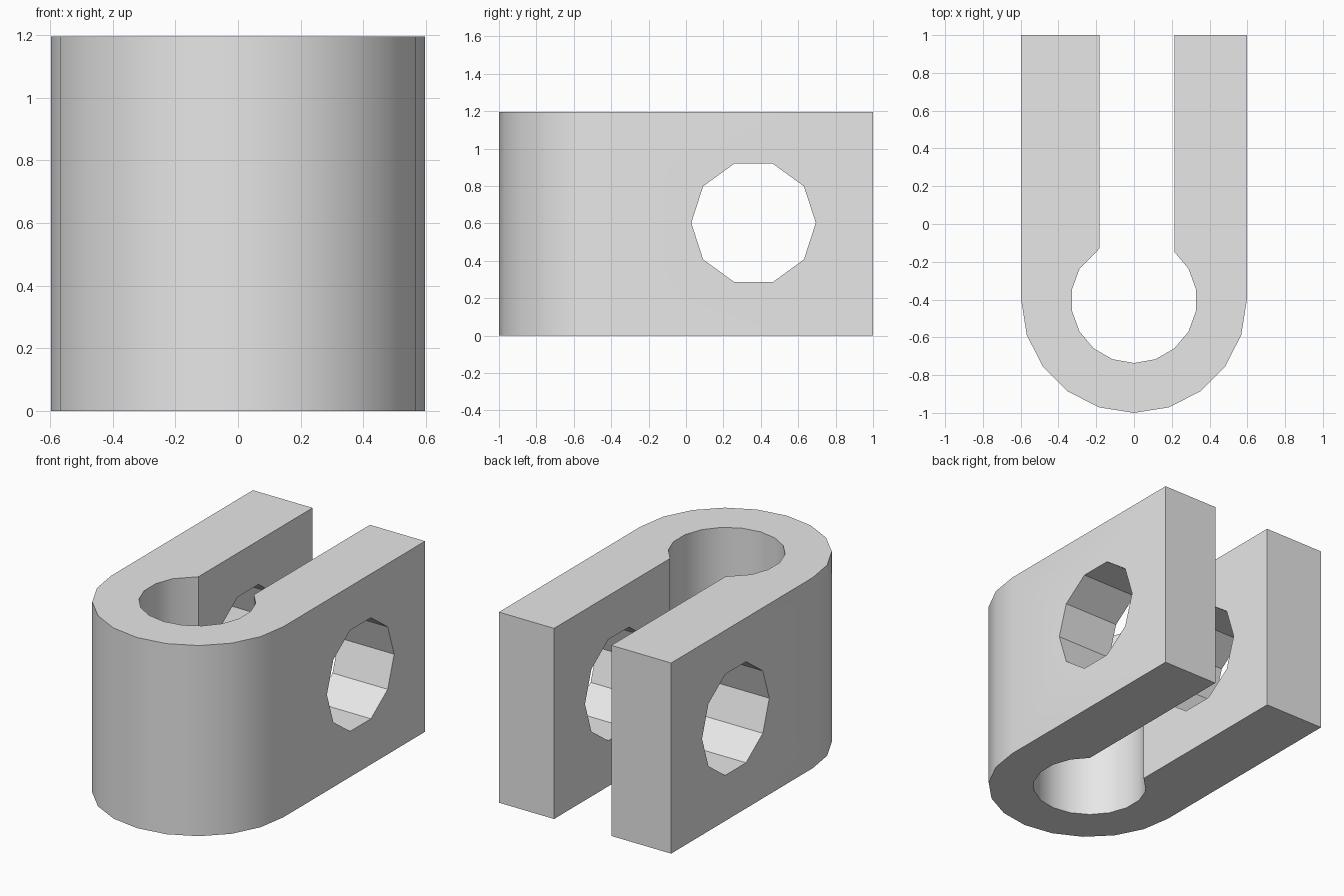
import bpy, bmesh
from math import sin, cos, radians, pi

if "Cube" in bpy.data.objects:
    bpy.data.objects.remove(bpy.data.objects["Cube"])

H = 1.195              # height
R, CY = 0.597, -0.403  # outer radius and centre of the rounded end
r = 0.333              # radius of the bores
SLOT_L, SLOT_R = -0.183, 0.215

grey = bpy.data.materials.new("grey")
grey.diffuse_color = (0.8, 0.8, 0.8, 1)
grey.use_nodes = True
grey.node_tree.nodes["Principled BSDF"].inputs["Base Color"].default_value = grey.diffuse_color


def prism(name, pts, depth):
    """Closed solid made by extruding 3D outline points along a vector."""
    bm = bmesh.new()
    face = bm.faces.new([bm.verts.new(p) for p in pts])
    top = bmesh.ops.extrude_face_region(bm, geom=[face])["geom"]
    bmesh.ops.translate(bm, vec=depth,
                        verts=[v for v in top if isinstance(v, bmesh.types.BMVert)])
    bmesh.ops.recalc_face_normals(bm, faces=bm.faces)
    me = bpy.data.meshes.new(name)
    bm.to_mesh(me)
    bm.free()
    me.materials.append(grey)
    ob = bpy.data.objects.new(name, me)
    bpy.context.collection.objects.link(ob)
    return ob


def arc(radius, start, step, count):
    return [(radius * cos(radians(start + step * i)),
             CY + radius * sin(radians(start + step * i))) for i in range(count)]


# U-shaped outline: outer round end, right arm, slot, keyhole bore, left arm
outline = arc(R, 180, 18, 11)
outline += [(R, 1), (SLOT_R, 1)]
outline += arc(r, 50, -20, 14)                 # bore from right lip round to left
a, b = arc(r, 130, -20, 2)                     # last bore side, cut by the slot
t = (SLOT_L - a[0]) / (b[0] - a[0])
outline += [(SLOT_L, a[1] + t * (b[1] - a[1])), (SLOT_L, 1), (-R, 1)]
# tidy the duplicate of the left lip point, if any
outline = [p for i, p in enumerate(outline) if p not in outline[:i]]
clevis = prism("clevis_body", [(x, y, 0) for x, y in outline], (0, 0, H))

# Ten-sided pin hole through both arms
hole = [(-1, 0.361 + r * cos(pi * i / 5), 0.603 + r * sin(pi * i / 5)) for i in range(10)]
cutter = prism("pin_hole_cutter", hole, (2, 0, 0))

mod = clevis.modifiers.new("pin_hole", 'BOOLEAN')
mod.operation = 'DIFFERENCE'
mod.solver = 'EXACT'
mod.object = cutter
bpy.context.view_layer.objects.active = clevis
clevis.select_set(True)
cutter.select_set(False)
bpy.ops.object.modifier_apply(modifier=mod.name)
bpy.data.objects.remove(cutter, do_unlink=True)

# Round end and bore smooth, pin hole faceted
bpy.ops.object.shade_smooth_by_angle(angle=radians(30))
